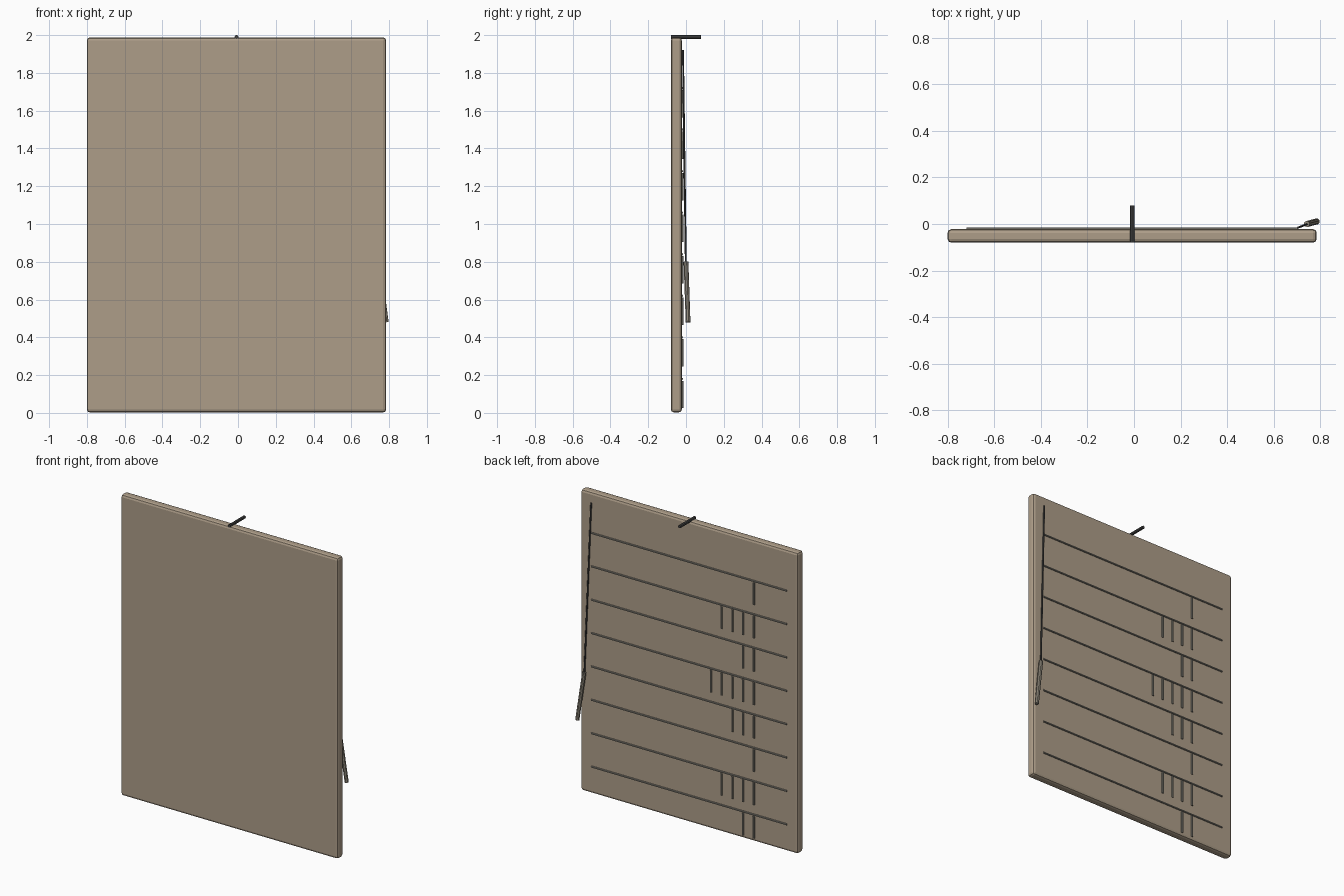
import bpy
import math
from mathutils import Vector

if "Cube" in bpy.data.objects:
    bpy.data.objects.remove(bpy.data.objects["Cube"])


def material(name, color):
    m = bpy.data.materials.new(name)
    m.diffuse_color = (*color, 1)
    m.use_nodes = True
    m.node_tree.nodes["Principled BSDF"].inputs["Base Color"].default_value = m.diffuse_color
    return m


BOARD = material("board_tan", (0.42, 0.34, 0.25))
LINE = material("line_grey", (0.22, 0.21, 0.18))
WOOD = material("stick_brown", (0.28, 0.25, 0.20))
DARK = material("dark_metal", (0.06, 0.06, 0.06))


def rod(name, a, b, radius, sides, mat):
    """Straight prism from point a to point b."""
    a, b = Vector(a), Vector(b)
    bpy.ops.mesh.primitive_cylinder_add(
        vertices=sides, radius=radius, depth=(b - a).length, location=(a + b) / 2)
    o = bpy.context.object
    o.rotation_euler = (b - a).to_track_quat('Z', 'Y').to_euler()
    o.name = name
    o.data.materials.append(mat)
    return o


# Board slab with softened edges
bpy.ops.mesh.primitive_cube_add(size=1, location=(-0.008, -0.051, 0.995))
board = bpy.context.object
board.name = "board"
board.scale = (1.585, 0.058, 1.985)
bpy.ops.object.transform_apply(location=False, rotation=False, scale=True)
bevel = board.modifiers.new("soft_edges", 'BEVEL')
bevel.width = 0.016
bevel.segments = 2
board.data.materials.append(BOARD)

# Ruled lines on the back, each with its tally strokes below
BACK = -0.021
for row, count in enumerate((1, 4, 2, 5, 3, 1, 4, 2)):
    z = 1.72 - 0.22 * row
    rod(f"ruled_line_{row + 1}", (-0.72, BACK, z), (0.705, BACK, z), 0.006, 8, LINE)
    for i in range(count):
        x = -0.48 + 0.078 * i
        rod(f"tally_{row + 1}_{i + 1}", (x, BACK, z - 0.01), (x, BACK, z - 0.155),
            0.007, 8, LINE)

# Cord hanging down the back edge, with the writing stick at its end
rod("cord", (0.703, -0.016, 1.92), (0.742, -0.001, 0.79), 0.005, 6, DARK)
rod("writing_stick", (0.742, 0.0, 0.80), (0.785, 0.011, 0.48), 0.013, 8, WOOD)

# Hanging peg through the top edge
rod("hanging_peg", (-0.008, -0.08, 1.99), (-0.008, 0.08, 1.99), 0.01, 8, DARK)
